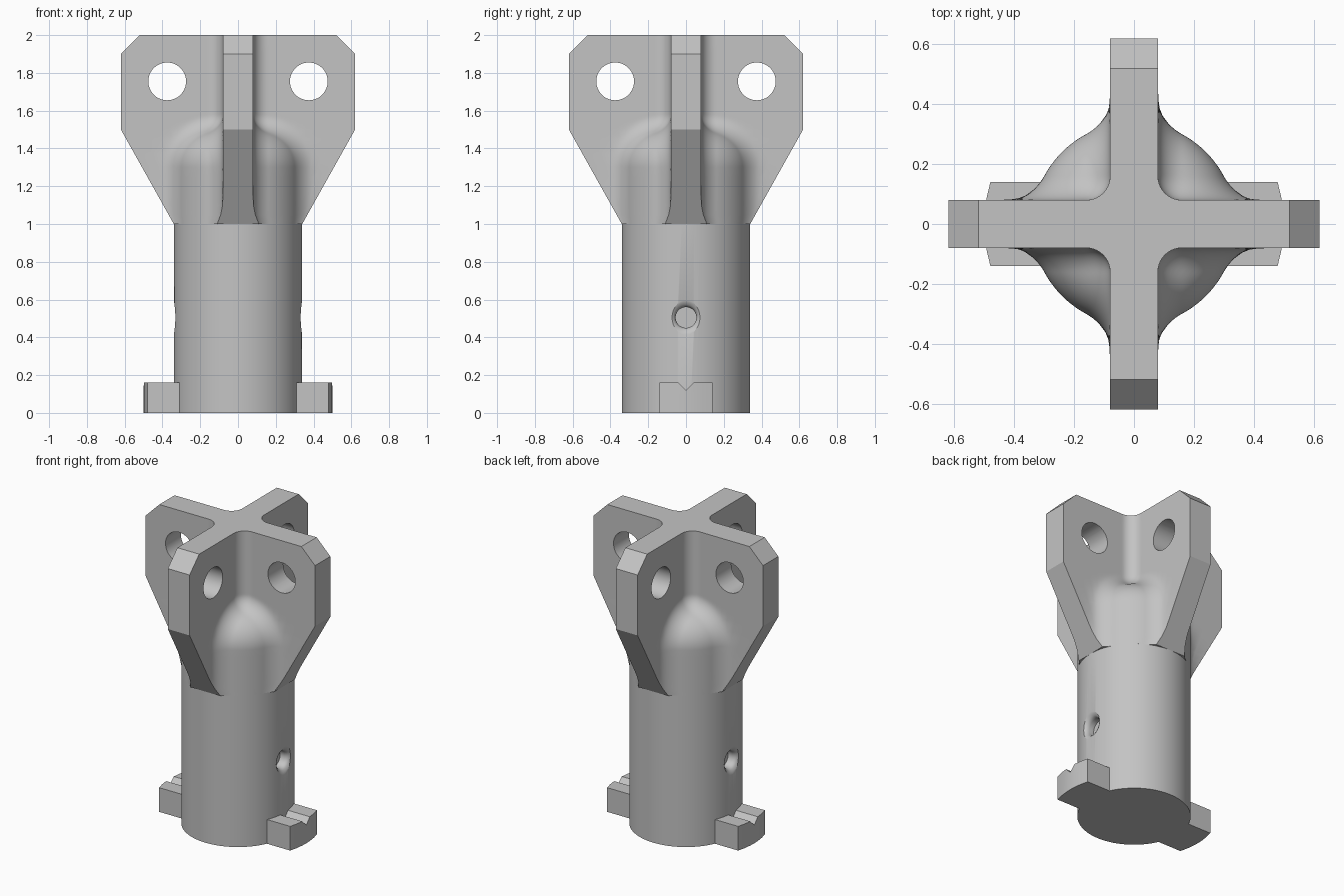
import bpy, bmesh
from math import pi, sin, cos, sqrt, hypot, atan2, radians

cube = bpy.data.objects.get("Cube")
if cube:
    bpy.data.objects.remove(cube, do_unlink=True)

grey = bpy.data.materials.new("plain grey")
grey.use_nodes = True
COLOUR = (0.55, 0.55, 0.55, 1)
grey.diffuse_color = COLOUR
for node in grey.node_tree.nodes:
    if node.type == 'BSDF_PRINCIPLED':
        node.inputs["Base Color"].default_value = COLOUR

RADIUS = 0.34      # shaft
HALF = 0.08        # half fin thickness
FILLET = 0.08      # blend between fins and shaft
DOME = 0.2         # rounding of the shaft top
DOME_Z = 1.3
FIN = 0.62         # fin reach


def loft(name, rings):
    """Skin a list of equal closed rings and cap both ends."""
    bm = bmesh.new()
    rows = [[bm.verts.new(p) for p in ring] for ring in rings]
    n = len(rows[0])
    for a, b in zip(rows, rows[1:]):
        for i in range(n):
            j = (i + 1) % n
            bm.faces.new((a[i], a[j], b[j], b[i]))
    bm.faces.new(rows[0][::-1])
    bm.faces.new(rows[-1])
    bmesh.ops.recalc_face_normals(bm, faces=bm.faces)
    mesh = bpy.data.meshes.new(name)
    bm.to_mesh(mesh)
    bm.free()
    ob = bpy.data.objects.new(name, mesh)
    bpy.context.collection.objects.link(ob)
    mesh.materials.append(grey)
    return ob


def turned(name, profile, axis, centre=(0, 0, 0), sides=64):
    """Round part from (position, radius) pairs along an axis."""
    rings = []
    for t, r in profile:
        ring = []
        for k in range(sides):
            u, v = r * cos(2 * pi * k / sides), r * sin(2 * pi * k / sides)
            p = {'X': (t, u, v), 'Y': (u, t, v), 'Z': (u, v, t)}[axis]
            ring.append([c + q for c, q in zip(centre, p)])
        rings.append(ring)
    return loft(name, rings)


def select_only(ob):
    bpy.ops.object.select_all(action='DESELECT')
    ob.select_set(True)
    bpy.context.view_layer.objects.active = ob


def cut(ob, cutter):
    cutter.hide_render = True
    mod = ob.modifiers.new("cut", 'BOOLEAN')
    mod.operation = 'DIFFERENCE'
    mod.solver = 'EXACT'
    mod.object = cutter
    select_only(ob)
    bpy.ops.object.modifier_apply(modifier=mod.name)
    bpy.data.objects.remove(cutter, do_unlink=True)


def smooth(ob):
    select_only(ob)
    bpy.ops.object.shade_smooth_by_angle(angle=radians(25))


def root(f, lo, hi):
    for _ in range(36):
        mid = (lo + hi) / 2
        if f(mid) < 0:
            lo = mid
        else:
            hi = mid
    return hi


def blend(x, y, z):
    """Signed field of crossed fins and domed shaft, joined by fillets."""
    qx, qz = hypot(x, y) - (RADIUS - DOME), z - DOME_Z
    shaft = hypot(max(qx, 0), max(qz, 0)) + min(max(qx, qz), 0) - DOME
    d = (x - HALF, y - HALF, shaft)
    return max(FILLET, min(d)) - sqrt(sum(max(FILLET - k, 0) ** 2 for k in d))


def reach(z):
    """Fin outline: slanted below, straight, chamfered at the top."""
    if z < 1.5:
        return RADIUS + (FIN - RADIUS) * (z - 1) / 0.5
    return FIN - max(0, z - 1.9)


def head_ring(z, steps=44):
    tip = reach(z)
    edge = root(lambda y: blend(tip, y, z), 0, 0.3)
    start = atan2(edge, tip)
    quarter = []
    for i in range(steps + 1):
        a = start + (pi / 2 - 2 * start) * i / steps
        r = root(lambda s: blend(s * cos(a), s * sin(a), z), 0.02, 1)
        quarter.append((r * cos(a), r * sin(a)))
    quarter[0], quarter[-1] = (tip, edge), (edge, tip)
    ring = []
    for _ in range(4):
        ring += [(x, y, z) for x, y in quarter]
        quarter = [(-y, x) for x, y in quarter]
    return ring


# Finned head with blended dome
levels = [1 + 0.05 * i for i in range(6)]
levels += [DOME_Z + 0.01 * i for i in range(31)] + [1.9, 2.0]
head = loft("finned_head", [head_ring(round(z, 3)) for z in levels])
for side in (-1, 1):
    for axis in 'XY':
        c = (side * 0.375, 0, 1.755) if axis == 'Y' else (0, side * 0.375, 1.755)
        cut(head, turned("hole_cutter", [(-0.15, 0.1), (0.15, 0.1)], axis, c, 48))
smooth(head)

# Shaft with a flared blind hole on each side
shaft = turned("shaft", [(0, RADIUS), (1, RADIUS)], 'Z', sides=96)
flare = [(0.27, 0.055), (0.305, 0.055), (0.318, 0.059), (0.328, 0.067),
         (0.335, 0.08), (0.345, 0.105)]
for side in (-1, 1):
    cut(shaft, turned("side_hole_cutter", [(side * t, r) for t, r in flare],
                      'X', (0, 0, 0.505), 40))
smooth(shaft)

# Locking lugs with a notch on top and a rounded outer face
for name, side in (("left_lug", 1), ("right_lug", -1)):
    rings = []
    for y in (-0.14, -0.09, -0.04, 0, 0.04, 0.09, 0.14):
        outer = side * sqrt(0.25 - y * y)
        inner = side * 0.25
        top = 0.12 + min(abs(y), 0.04)
        rings.append([(inner, y, 0), (outer, y, 0), (outer, y, top), (inner, y, top)])
    smooth(loft(name, rings))
